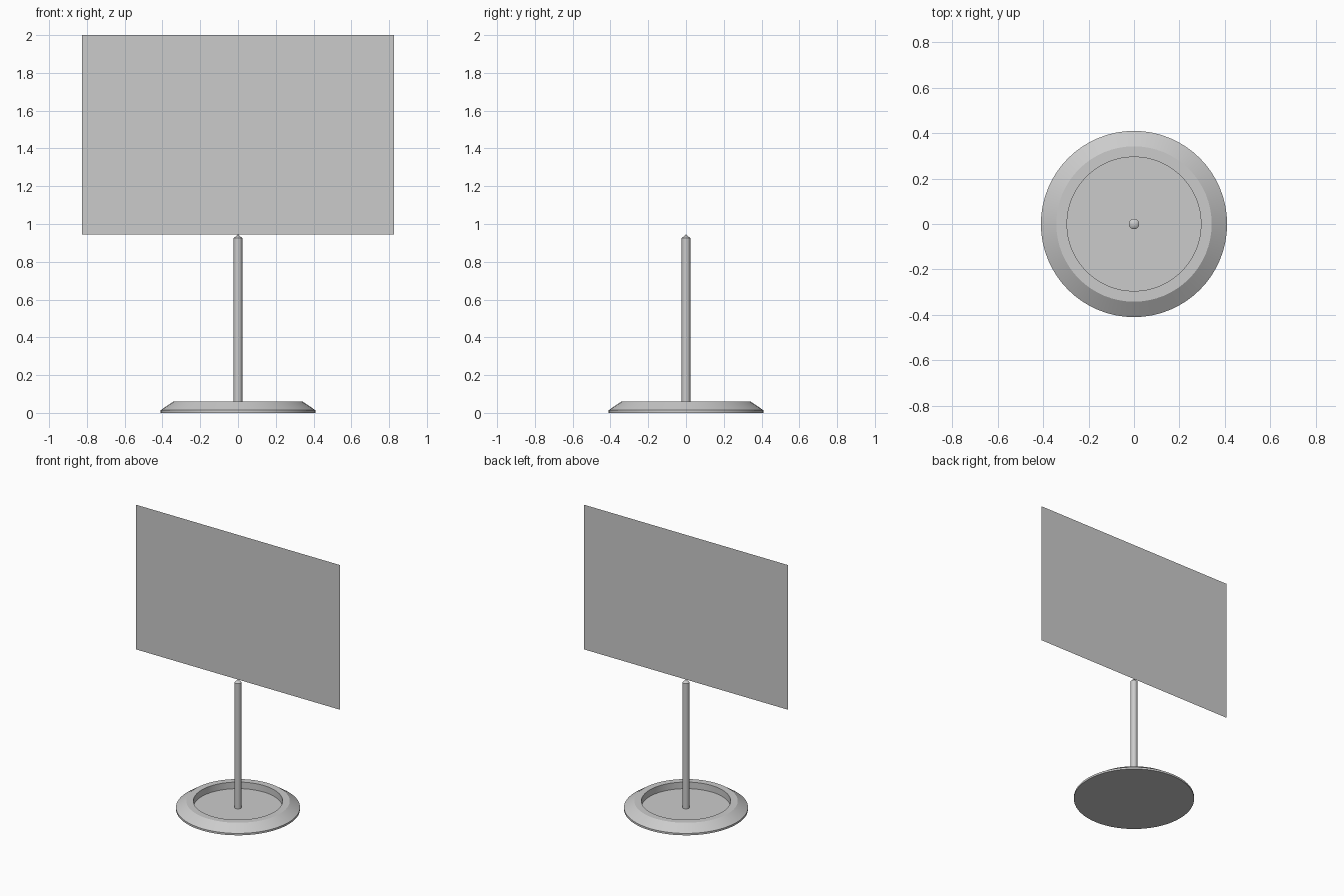
import bpy
import bmesh
import math

cube = bpy.data.objects.get("Cube")
if cube:
    bpy.data.objects.remove(cube, do_unlink=True)

grey = bpy.data.materials.new("plain_grey")
grey.use_nodes = True
colour = (0.6, 0.6, 0.6, 1.0)
grey.diffuse_color = colour
grey.node_tree.nodes["Principled BSDF"].inputs["Base Color"].default_value = colour


def add_object(name, bm):
    mesh = bpy.data.meshes.new(name)
    bm.to_mesh(mesh)
    bm.free()
    mesh.materials.append(grey)
    obj = bpy.data.objects.new(name, mesh)
    bpy.context.collection.objects.link(obj)
    return obj


def lathe(name, profile, steps):
    """Spin a list of (radius, height) points around the z axis."""
    bm = bmesh.new()
    verts = [bm.verts.new((r, 0, z)) for r, z in profile]
    edges = [bm.edges.new(pair) for pair in zip(verts, verts[1:])]
    bmesh.ops.spin(bm, geom=verts + edges, axis=(0, 0, 1), cent=(0, 0, 0),
                   angle=math.tau, steps=steps, use_duplicate=False)
    bmesh.ops.remove_doubles(bm, verts=bm.verts, dist=0.0001)
    bmesh.ops.recalc_face_normals(bm, faces=bm.faces)
    obj = add_object(name, bm)
    bpy.ops.object.select_all(action='DESELECT')
    obj.select_set(True)
    bpy.context.view_layer.objects.active = obj
    bpy.ops.object.shade_smooth_by_angle(angle=math.radians(25))
    return obj


# Round foot: bevelled rim around a sunken floor
FLOOR = 0.012
lathe("round_base", [(0, 0), (0.41, 0), (0.41, 0.014), (0.342, 0.06),
                     (0.295, 0.06), (0.295, FLOOR), (0, FLOOR)], 64)

# Slim pole with a pointed cap
lathe("pole", [(0, FLOOR), (0.023, FLOOR), (0.023, 0.925), (0, 0.945)], 16)

# Paper-thin sign panel
bm = bmesh.new()
half_width, bottom, top = 0.825, 0.945, 2.0
bm.faces.new([bm.verts.new((x, 0, z)) for x, z in (
    (-half_width, bottom), (half_width, bottom),
    (half_width, top), (-half_width, top))])
add_object("sign_panel", bm)
